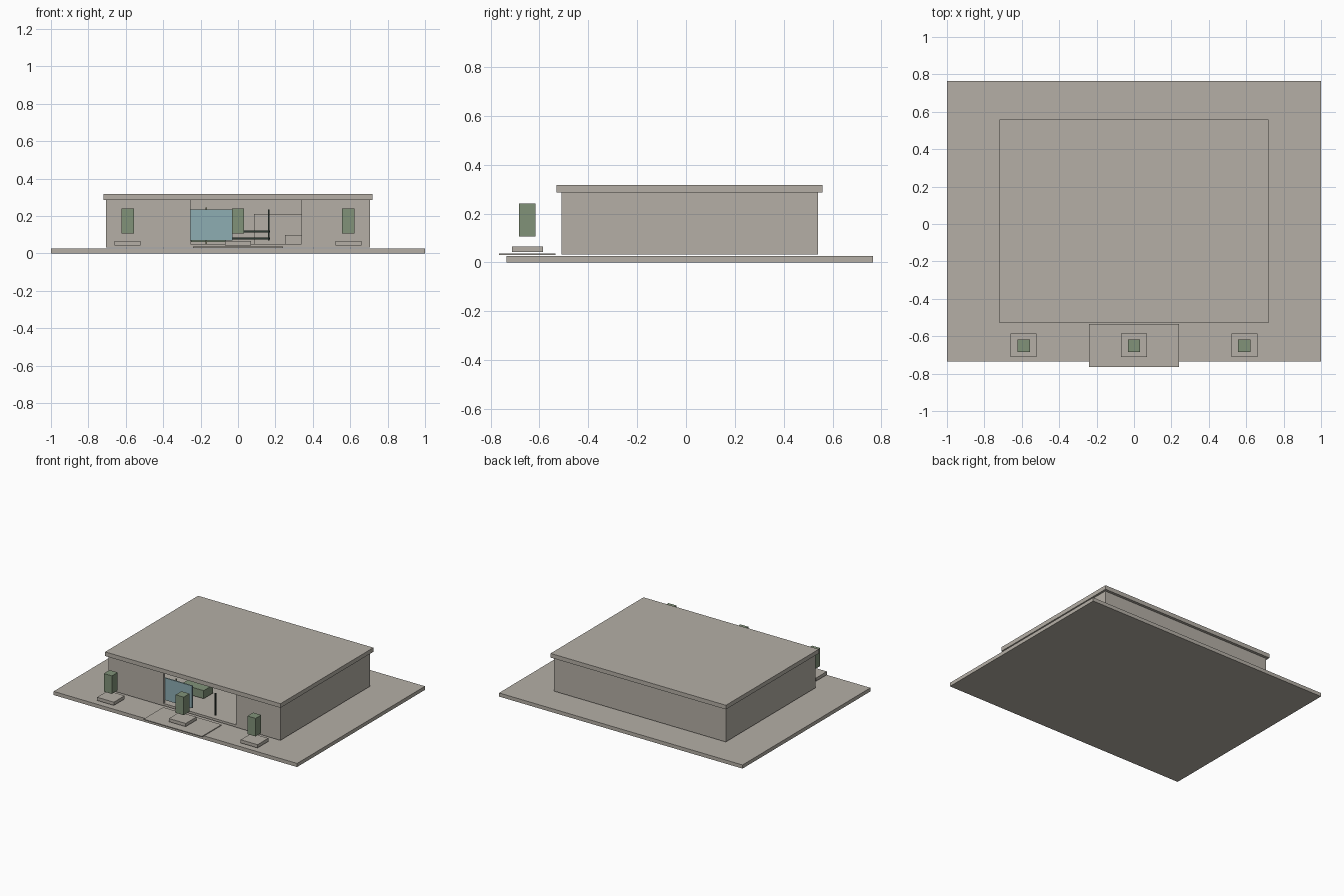
import bpy
import bmesh

cube = bpy.data.objects.get("Cube")
if cube:
    bpy.data.objects.remove(cube)


def material(name, rgb):
    m = bpy.data.materials.new(name)
    m.use_nodes = True
    color = (*rgb, 1)
    m.diffuse_color = color
    m.node_tree.nodes["Principled BSDF"].inputs["Base Color"].default_value = color
    return m


stone = material("warm grey stone", (0.46, 0.43, 0.38))
leaf = material("leaf green", (0.22, 0.29, 0.19))
glass = material("pale blue glass", (0.27, 0.42, 0.45))
dark = material("dark metal", (0.03, 0.045, 0.035))
olive = material("olive trim", (0.26, 0.26, 0.16))


def prism(name, outline, z0, z1, mat):
    """Extrude a flat outline from z0 up to z1."""
    bm = bmesh.new()
    face = bm.faces.new([bm.verts.new((x, y, z0)) for x, y in outline])
    top = bmesh.ops.extrude_face_region(bm, geom=[face])["geom"]
    verts = [v for v in top if isinstance(v, bmesh.types.BMVert)]
    bmesh.ops.translate(bm, verts=verts, vec=(0, 0, z1 - z0))
    bmesh.ops.recalc_face_normals(bm, faces=bm.faces)
    mesh = bpy.data.meshes.new(name)
    bm.to_mesh(mesh)
    bm.free()
    mesh.materials.append(mat)
    obj = bpy.data.objects.new(name, mesh)
    bpy.context.collection.objects.link(obj)
    return obj


def box(name, x, y, z, mat):
    outline = [(x[0], y[0]), (x[1], y[0]), (x[1], y[1]), (x[0], y[1])]
    return prism(name, outline, z[0], z[1], mat)


# Site and entrance path
box("ground_slab", (-1, 1), (-0.735, 0.765), (0, 0.027), stone)
box("entrance_path", (-0.24, 0.24), (-0.765, -0.535), (0.03, 0.036), stone)

# Wall shell with one wide front opening
W, F, B, T = 0.705, -0.51, 0.54, 0.02
L, R = -0.255, 0.34
shell = [(L, F), (-W, F), (-W, B), (W, B), (W, F), (R, F),
         (R, F + T), (W - T, F + T), (W - T, B - T),
         (T - W, B - T), (T - W, F + T), (L, F + T)]
prism("walls", shell, 0.033, 0.286, stone)
box("floor", (T - W, W - T), (F + 0.002, B - T), (0.033, 0.05), stone)
box("roof", (-0.72, 0.72), (-0.53, 0.56), (0.286, 0.317), stone)

# Entrance glazing and trim
box("glass_panel", (L, -0.03), (-0.495, -0.487), (0.07, 0.235), glass)
box("door_post", (0.161, 0.169), (-0.504, -0.494), (0.07, 0.235), dark)
box("olive_post", (-0.175, -0.167), (-0.484, -0.476), (0.05, 0.245), olive)

# Interior furniture
box("desk", (-0.25, -0.065), (-0.31, -0.2), (0.06, 0.12), leaf)
for i, z in enumerate((0.08, 0.118)):
    box(f"shelf_{i + 1}", (-0.25, 0.17), (0.02, 0.12), (z - 0.005, z + 0.005), dark)
box("tall_cabinet", (0.085, 0.5), (0.3, 0.5), (0.05, 0.21), stone)
box("low_cabinet", (0.25, 0.45), (0.1, 0.25), (0.05, 0.1), stone)

# Row of planters with clipped shrubs
for side, x in (("right", -0.59), ("middle", 0), ("left", 0.59)):
    box(f"planter_{side}", (x - 0.069, x + 0.069), (-0.712, -0.585), (0.042, 0.066), stone)
    box(f"shrub_{side}", (x - 0.033, x + 0.033), (-0.684, -0.617), (0.107, 0.241), leaf)
